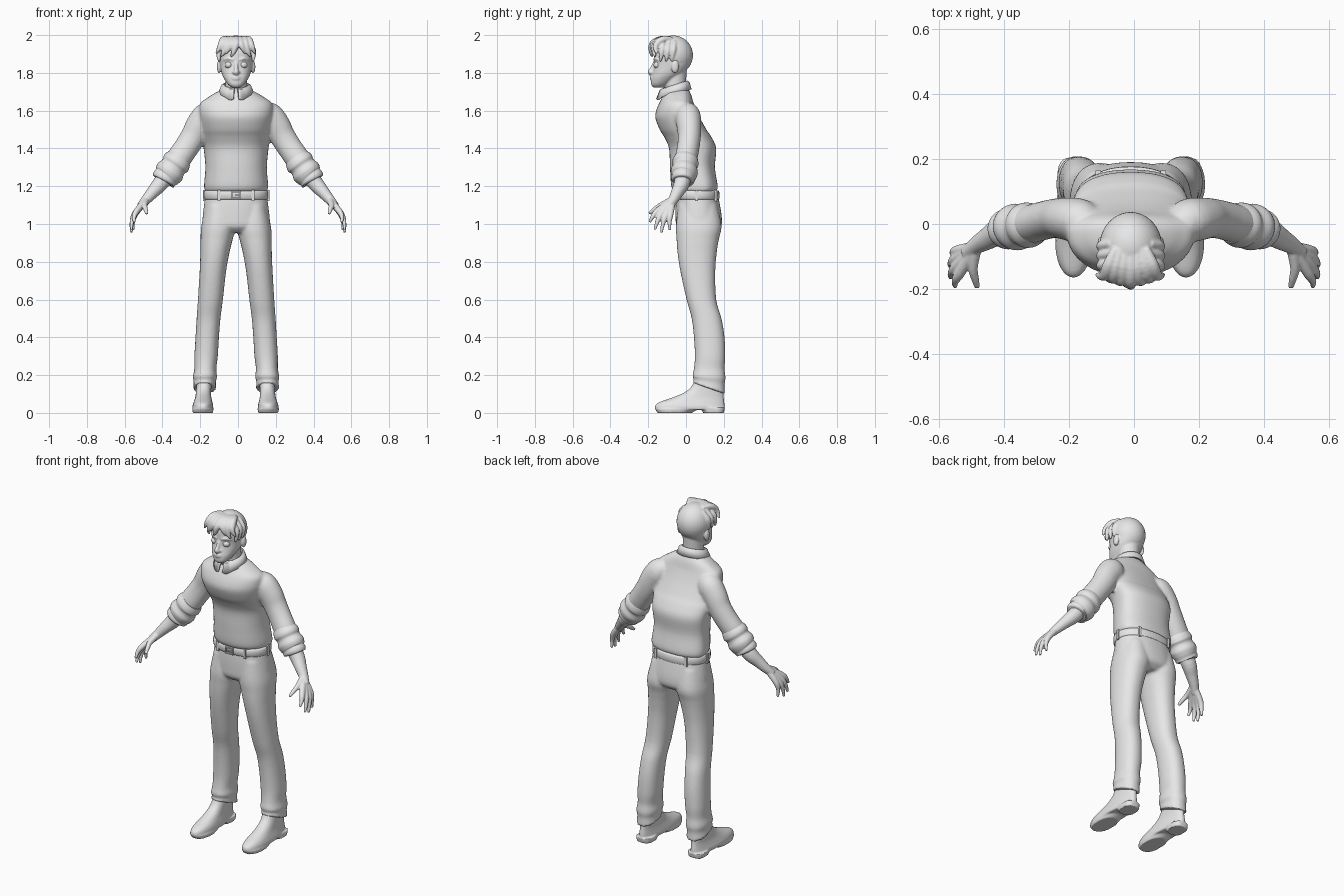
import bpy, bmesh, math
from mathutils import Vector, Matrix

cube = bpy.data.objects.get("Cube")
if cube:
    bpy.data.objects.remove(cube, do_unlink=True)

clay = bpy.data.materials.new("plain grey")
clay.use_nodes = True
grey = (0.8, 0.8, 0.8, 1)
clay.diffuse_color = grey
clay.node_tree.nodes["Principled BSDF"].inputs["Base Color"].default_value = grey

AXIS = -0.01      # body midline
SIDES = (-1, 1)


def spline(rows, steps):
    """Catmull-Rom resampling of a list of equal-length tuples."""
    out = []
    last = len(rows) - 1
    for i in range(last):
        a, b, c, d = rows[max(i - 1, 0)], rows[i], rows[i + 1], rows[min(i + 2, last)]
        for k in range(steps):
            t = k / steps
            out.append([q + 0.5 * t * (r - p + t * (2 * p - 5 * q + 4 * r - s + t * (3 * (q - r) + s - p)))
                        for p, q, r, s in zip(a, b, c, d)])
    out.append(list(rows[-1]))
    return out


def skin(bm, rings):
    """Bridge rings of points into a closed skin."""
    loops = [[bm.verts.new(p) for p in ring] for ring in rings]
    n = len(loops[0])
    for low, high in zip(loops, loops[1:]):
        for i in range(n):
            j = (i + 1) % n
            bm.faces.new((low[i], low[j], high[j], high[i]))
    bm.faces.new(loops[0])
    bm.faces.new(loops[-1])
    return [v for loop in loops for v in loop]


def power(value, p):
    return math.copysign(abs(value) ** p, value)


def loft(bm, rows, side=1, axis=AXIS, widest=0.5, p=0.9, steps=4, n=40):
    """Horizontal rings: height, half width, front y, back y, offset from the axis."""
    rings = []
    for z, half, front, back, offset in spline([tuple(r) + (0,) * (5 - len(r)) for r in rows], steps):
        mid = front + widest * (back - front)
        ring = []
        for i in range(n):
            a = math.tau * i / n
            c, s = power(math.cos(a), p), power(math.sin(a), p)
            depth = back - mid if s > 0 else mid - front
            ring.append((axis + side * offset + half * c, mid + depth * s, z))
        rings.append(ring)
    return skin(bm, rings)


def tube(bm, path, side=1, axis=0, flat=1, ref=(0, 1, 0), steps=4, n=20):
    """Round limb along a path of x, y, z, radius."""
    pts = spline(path, steps)
    rings = []
    for i, (x, y, z, r) in enumerate(pts):
        t = (Vector(pts[min(i + 1, len(pts) - 1)][:3]) - Vector(pts[max(i - 1, 0)][:3])).normalized()
        u = t.cross(Vector(ref)).normalized()
        v = t.cross(u)
        ring = []
        for k in range(n):
            a = math.tau * k / n
            q = Vector((x, y, z)) + r * (u * math.cos(a) + v * flat * math.sin(a))
            ring.append((axis + side * q.x, q.y, q.z))
        rings.append(ring)
    return skin(bm, rings)


def ball(bm, centre, size):
    m = Matrix.Translation(centre) @ Matrix.Diagonal((*size, 1))
    return bmesh.ops.create_uvsphere(bm, u_segments=32, v_segments=20, radius=1, matrix=m)["verts"]


def box(bm, centre, size):
    m = Matrix.Translation(centre) @ Matrix.Diagonal((*size, 1))
    bmesh.ops.create_cube(bm, size=1, matrix=m)


def finish(bm, name, voxel=0, relax=3):
    """Turn the parts into one object; a voxel size blends them together."""
    bmesh.ops.recalc_face_normals(bm, faces=bm.faces)
    mesh = bpy.data.meshes.new(name)
    bm.to_mesh(mesh)
    bm.free()
    mesh.materials.append(clay)
    mesh.polygons.foreach_set("use_smooth", [True] * len(mesh.polygons))
    mesh.set_sharp_from_angle(angle=math.radians(45))
    obj = bpy.data.objects.new(name, mesh)
    bpy.context.collection.objects.link(obj)
    if voxel:
        blend = obj.modifiers.new("blend", "REMESH")
        blend.mode = "VOXEL"
        blend.voxel_size = voxel
        blend.use_smooth_shade = True
        soft = obj.modifiers.new("soften", "SMOOTH")
        soft.factor = 0.5
        soft.iterations = relax
    return obj


# Shirt: torso blended with the upper sleeves
bm = bmesh.new()
loft(bm, [(1.17, .162, -.06, .16), (1.2, .17, -.078, .168), (1.3, .163, -.085, .153),
          (1.4, .172, -.09, .16), (1.46, .182, -.115, .135), (1.5, .188, -.14, .108),
          (1.56, .195, -.162, .075), (1.6, .198, -.158, .056), (1.64, .19, -.142, .04),
          (1.67, .15, -.127, .032), (1.69, .118, -.118, .025), (1.72, .06, -.1, .01)], widest=.65)
for s in SIDES:
    tube(bm, [(.13, 0, 1.58, .06), (.165, .01, 1.57, .075), (.205, .016, 1.52, .073),
              (.235, .018, 1.465, .068), (.272, .012, 1.407, .066), (.315, 0, 1.345, .066),
              (.345, -.01, 1.3, .06)], s, flat=.9)
finish(bm, "shirt", .008, 5)

# Rolled cuffs
for s, label in zip(SIDES, ("right", "left")):
    bm = bmesh.new()
    tube(bm, [(.305, 0, 1.352, .064), (.318, -.002, 1.335, .073), (.33, -.004, 1.32, .076),
              (.342, -.006, 1.303, .069), (.36, -.009, 1.278, .078), (.374, -.012, 1.258, .073),
              (.382, -.014, 1.248, .067), (.393, -.017, 1.236, .067), (.398, -.018, 1.228, .058)],
         s, flat=.92, n=32)
    finish(bm, label + "_rolled_cuff")

# Forearms and hands
fingers = [((.535, -.15, 1.07), (.55, -.193, 1.01)), ((.545, -.13, 1.055), (.564, -.165, .97)),
           ((.547, -.105, 1.05), (.564, -.13, .955)), ((.543, -.082, 1.055), (.555, -.085, .967))]
for s, label in zip(SIDES, ("right", "left")):
    bm = bmesh.new()
    tube(bm, [(.35, -.01, 1.29, .045), (.41, -.022, 1.215, .042), (.45, -.045, 1.17, .034),
              (.485, -.066, 1.13, .027), (.515, -.09, 1.095, .022)], s)
    for knuckle, tip in fingers:
        k, t = Vector(knuckle), Vector(tip)
        bend = k.lerp(t, .5) + Vector((.007, -.004, 0))
        tube(bm, [(.487, -.07, 1.127, .018), (*k, .0165), (*bend, .0115), (*t, .007)], s, n=14)
    tube(bm, [(.488, -.075, 1.125, .02), (.495, -.135, 1.098, .015), (.488, -.17, 1.075, .012),
              (.482, -.195, 1.055, .008)], s, ref=(1, 0, 0), n=14)
    finish(bm, label + "_hand", .004, 3)

# Trousers: hips blended with both legs, hem dropping to the back
bm = bmesh.new()
loft(bm, [(1.17, .16, -.05, .165), (1.1, .17, -.055, .18), (1.03, .178, -.055, .19),
          (.985, .175, -.05, .185), (.955, .14, -.02, .15)])
for s in SIDES:
    leg = loft(bm, [(1.1, .07, -.04, .165, .09), (.99, .09, -.053, .188, .094), (.92, .085, -.05, .174, .103),
                    (.85, .077, -.045, .163, .112), (.75, .07, -.03, .155, .123), (.6, .066, .003, .16, .136),
                    (.5, .063, .03, .188, .146), (.4, .062, .042, .204, .153), (.3, .062, .047, .208, .159),
                    (.235, .058, .042, .204, .163), (.19, .064, .034, .209, .165), (.165, .058, .042, .204, .166),
                    (.13, .062, .035, .207, .167)], s)
    for v in leg:
        if v.co.z < .2:
            v.co.z -= (.2 - v.co.z) * 5 * (v.co.y - .12)
finish(bm, "trousers", .008, 4)

# Belt with loops and buckle
bm = bmesh.new()
loft(bm, [(1.13, .164, -.058, .172), (1.136, .17, -.064, .177), (1.17, .17, -.066, .176),
          (1.177, .163, -.058, .17)], steps=2)
finish(bm, "belt")
bm = bmesh.new()
for s in SIDES:
    box(bm, (AXIS + s * .09, -.049, 1.152), (.016, .016, .058))
    box(bm, (AXIS + s * .1, .156, 1.152), (.016, .016, .058))
    box(bm, (AXIS + s * .17, .055, 1.152), (.012, .016, .058))
finish(bm, "belt_loops")
bm = bmesh.new()
for s in SIDES:
    box(bm, (AXIS, -.068, 1.153 + s * .017), (.05, .012, .007))
    box(bm, (AXIS + s * .022, -.068, 1.153), (.007, .012, .04))
box(bm, (AXIS + .01, -.07, 1.153), (.03, .008, .006))
finish(bm, "belt_buckle")

# Shoes: upper, front sole and heel block
for s, label in zip(SIDES, ("right", "left")):
    bm = bmesh.new()
    loft(bm, [(.016, .054, -.162, .203, .173), (.035, .055, -.164, .204, .173), (.055, .05, -.145, .203, .172),
              (.08, .043, -.075, .2, .171), (.105, .04, -.015, .198, .17), (.135, .04, .025, .194, .168),
              (.18, .04, .05, .19, .166)], s, -.013, widest=.4)
    loft(bm, [(0, .053, -.15, .03, .173), (.022, .057, -.165, .07, .173)], s, -.013, steps=2)
    loft(bm, [(0, .047, .09, .2, .173), (.03, .05, .08, .206, .173)], s, -.013, p=.7, steps=2)
    finish(bm, label + "_shoe", .005, 2)

# Head: skull, neck, nose, lips, brows and ears
bm = bmesh.new()
loft(bm, [(1.722, .022, -.172, -.12), (1.738, .043, -.184, -.095), (1.77, .064, -.184, -.05),
          (1.8, .077, -.177, -.01), (1.84, .085, -.17, .02), (1.88, .09, -.17, .033),
          (1.92, .088, -.165, .03), (1.96, .067, -.14, .005), (1.985, .035, -.1, -.03)])
tube(bm, [(AXIS, -.045, 1.65, .064), (AXIS, -.056, 1.72, .057), (AXIS, -.055, 1.83, .06)])
tube(bm, [(AXIS, -.166, 1.855, .008), (AXIS, -.18, 1.825, .01), (AXIS, -.19, 1.804, .014),
          (AXIS, -.178, 1.796, .012)], steps=3)
for z, r in ((1.777, .006), (1.768, .007)):
    ball(bm, (AXIS, -.182, z), (.022, .009, r))
for s in SIDES:
    ball(bm, (AXIS + s * .012, -.182, 1.802), (.009, .01, .008))
    tube(bm, [(.016, -.168, 1.868, .006), (.042, -.162, 1.876, .007), (.066, -.142, 1.868, .005)],
         s, AXIS, ref=(0, 0, 1))
    ball(bm, (AXIS + s * .09, -.058, 1.832), (.012, .02, .034))
finish(bm, "head", .005, 3)
bm = bmesh.new()
for s in SIDES:
    ball(bm, (AXIS + s * .039, -.15, 1.842), (.021, .022, .019))
finish(bm, "eyes")

# Hair: cap cut along the hairline, with swept clumps over the forehead
bm = bmesh.new()
ball(bm, (AXIS, -.068, 1.893), (.096, .105, .105))
cut = bmesh.ops.bisect_plane(bm, geom=bm.verts[:] + bm.edges[:] + bm.faces[:], plane_co=(0, -.16, 1.935),
                             plane_no=(0, .135, .165), clear_inner=True)
bmesh.ops.holes_fill(bm, edges=[e for e in bm.edges if e.is_boundary])
for i in range(7):
    x = (i - 3) * .026
    sweep = .012 if i > 3 else -.014
    drop = .016 * (i % 2)
    back = .3 * abs(x)
    tube(bm, [(x * .6, -.075, 1.98, .012), (x * .85, -.135 + back * .5, 1.976, .019),
              (x, -.178 + back, 1.952, .018), (x + sweep, -.184 + back, 1.925 - drop, .012),
              (x + 2 * sweep, -.178 + back, 1.902 - drop, .005)], axis=AXIS, ref=(1, 0, 0), n=14)
for s in SIDES:
    for y in (-.12, -.09, -.06):
        tube(bm, [(.06, y, 1.965, .012), (.088, y - .006, 1.925, .016), (.092, y - .012, 1.885, .011),
                  (.088, y - .016, 1.86, .005)], s, AXIS, n=14)
finish(bm, "hair", .0045, 2)

# Folded collar with two front points
bm = bmesh.new()
strip = []
count = 40
for i in range(count + 1):
    a = math.radians(8 + 344 * i / count)
    c, sn = math.cos(a), math.sin(a)
    ahead = max(0, c)
    top = 1.724 - .02 * c
    tip = .03 * ahead ** 6 * min(1, abs(sn) * 2.5)
    strip.append([bm.verts.new((AXIS + wide * sn, -.055 - deep * c - push * ahead ** 2, z))
                  for wide, deep, push, z in ((.062, .06, 0, top - .02), (.066, .064, .003, top + .012),
                                              (.076, .071, .01, top + .006),
                                              (.092, .081, .02, top - .032 - tip))])
for left, right in zip(strip, strip[1:]):
    for k in range(3):
        bm.faces.new((left[k], left[k + 1], right[k + 1], right[k]))
collar = finish(bm, "collar")
thick = collar.modifiers.new("cloth", "SOLIDIFY")
thick.thickness = .007
thick.offset = 0
